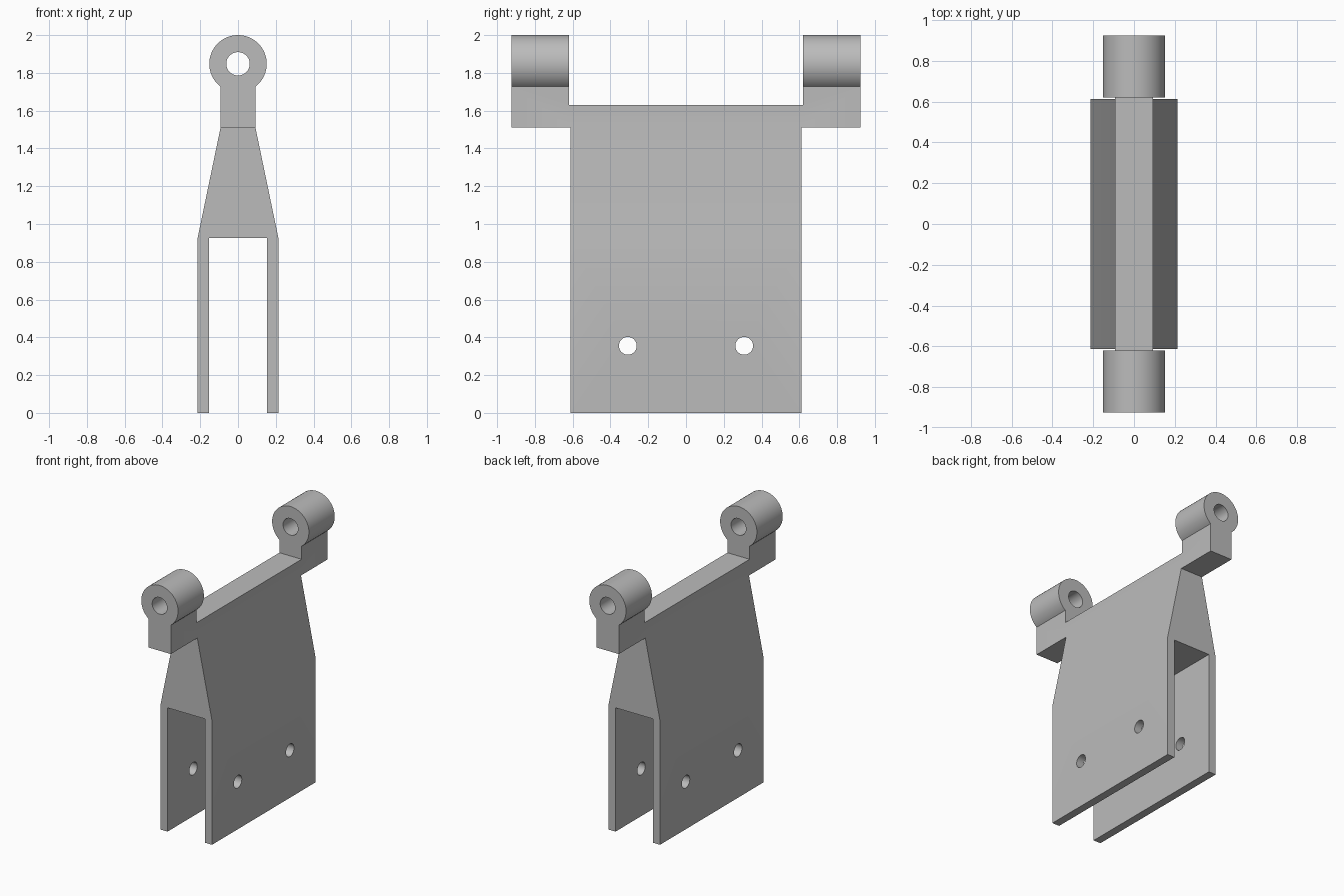
import bpy, bmesh, math

cube = bpy.data.objects.get("Cube")
if cube:
    bpy.data.objects.remove(cube)

grey = bpy.data.materials.new("plain grey")
grey.use_nodes = True
grey.diffuse_color = (0.5, 0.5, 0.5, 1)
grey.node_tree.nodes["Principled BSDF"].inputs["Base Color"].default_value = grey.diffuse_color


def prism(name, profile, y0, y1):
    """Extrude an (x, z) outline along y."""
    bm = bmesh.new()
    face = bm.faces.new([bm.verts.new((x, y0, z)) for x, z in profile])
    new = bmesh.ops.extrude_face_region(bm, geom=[face])["geom"]
    bmesh.ops.translate(bm, vec=(0, y1 - y0, 0),
                        verts=[v for v in new if isinstance(v, bmesh.types.BMVert)])
    bmesh.ops.recalc_face_normals(bm, faces=bm.faces)
    mesh = bpy.data.meshes.new(name)
    bm.to_mesh(mesh)
    bm.free()
    mesh.materials.append(grey)
    obj = bpy.data.objects.new(name, mesh)
    bpy.context.collection.objects.link(obj)
    return obj


def drill(name, radius, length, location, rotation):
    bpy.ops.mesh.primitive_cylinder_add(vertices=48, radius=radius, depth=length,
                                        location=location, rotation=rotation)
    obj = bpy.context.object
    obj.name = name
    obj.data.materials.append(grey)
    return obj


def combine(target, other, operation):
    mod = target.modifiers.new(operation.lower(), 'BOOLEAN')
    mod.object, mod.operation, mod.solver = other, operation, 'EXACT'
    bpy.context.view_layer.objects.active = target
    bpy.ops.object.modifier_apply(modifier=mod.name)
    bpy.data.objects.remove(other)


def mirrored(half):
    return half + [(-x, z) for x, z in reversed(half)]


# Main dimensions
body_y, end_y, lug_y = 0.612, 0.925, 0.62
neck, bar_low, bar_top = 0.092, 1.512, 1.63
ring_z, ring_r, bore_r = 1.848, 0.152, 0.062

# Forked body: two plates joined by a tapering block
bracket = prism("hinge_bracket",
                mirrored([(0.154, 0.925), (0.154, 0), (0.214, 0), (0.214, 0.925), (neck, bar_low)]),
                -body_y, body_y)

# Top bar reaching out past both ends of the body
bar = prism("top_bar", mirrored([(neck, bar_low), (neck, bar_top)]), -end_y, end_y)
combine(bracket, bar, 'UNION')

# Keyhole-shaped lug on each end of the bar
start = -math.acos(neck / ring_r)
steps = 32
arc = [start + (math.pi / 2 - start) * i / steps for i in range(steps)]
half = [(neck, bar_top)] + [(ring_r * math.cos(a), ring_z + ring_r * math.sin(a)) for a in arc]
outline = half + [(0, ring_z + ring_r)] + [(-x, z) for x, z in reversed(half)]
for side in (-1, 1):
    combine(bracket, prism("lug", outline, side * lug_y, side * end_y), 'UNION')

# Pin bore through both lugs and bolt holes through both plates
combine(bracket, drill("pin_bore", bore_r, 3, (0, 0, ring_z), (math.pi / 2, 0, 0)), 'DIFFERENCE')
for y in (-0.308, 0.308):
    combine(bracket, drill("bolt_hole", 0.047, 1, (0, y, 0.355), (0, math.pi / 2, 0)), 'DIFFERENCE')

# Clean coplanar seams
bm = bmesh.new()
bm.from_mesh(bracket.data)
bmesh.ops.remove_doubles(bm, verts=bm.verts, dist=0.0001)
bmesh.ops.dissolve_limit(bm, angle_limit=0.005, verts=bm.verts, edges=bm.edges)
bm.to_mesh(bracket.data)
bm.free()

bpy.ops.object.select_all(action='DESELECT')
bracket.select_set(True)
bpy.context.view_layer.objects.active = bracket
bpy.ops.object.shade_smooth_by_angle(angle=math.radians(25))
